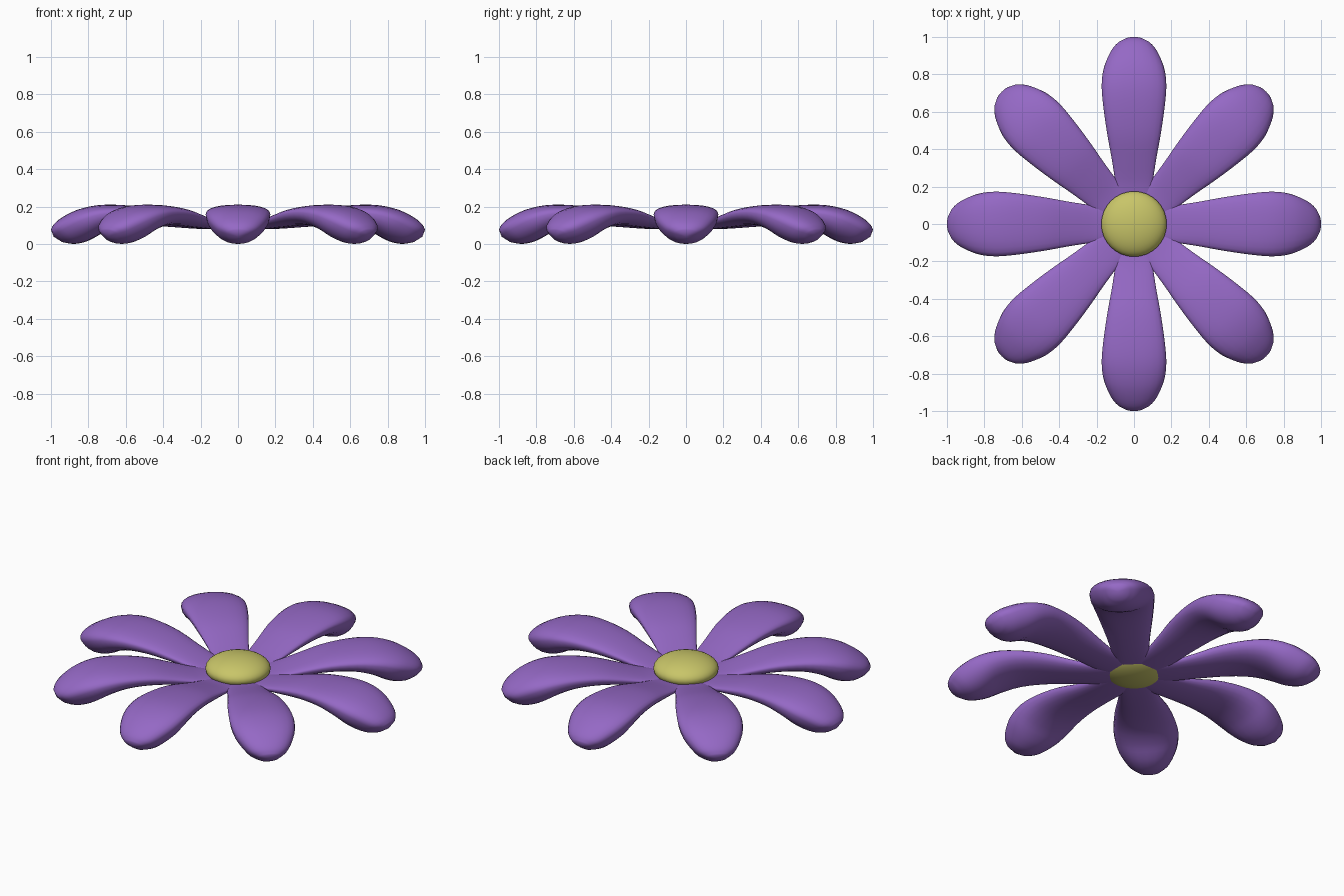
import bpy, bmesh, math
from mathutils import Vector

if "Cube" in bpy.data.objects:
    bpy.data.objects.remove(bpy.data.objects["Cube"])

def material(name, col):
    m = bpy.data.materials.new(name)
    m.diffuse_color = (*col, 1)
    m.use_nodes = True
    m.node_tree.nodes["Principled BSDF"].inputs["Base Color"].default_value = m.diffuse_color
    return m

purple = material("petal_purple", (0.30, 0.14, 0.56))
yellow = material("centre_yellow", (0.58, 0.56, 0.14))

# Petal stations: underside radius, underside z, top radius, top z, half width
STATIONS = [
    (.07, .080, .07, .100, .080),
    (.20, .080, .20, .118, .097),
    (.35, .090, .33, .153, .117),
    (.50, .100, .47, .190, .143),
    (.62, .093, .62, .208, .163),
    (.71, .065, .75, .207, .173),
    (.77, .032, .86, .182, .163),
    (.82, .010, .94, .142, .135),
    (.88, .000, .985, .105, .100),
    (.94, .010, 1.0, .075, .055),
]

def smooth_stations(rows, steps):
    """Catmull-Rom interpolation through the stations."""
    out = []
    for i in range(len(rows) - 1):
        p = [rows[max(0, min(len(rows) - 1, i + k))] for k in (-1, 0, 1, 2)]
        for s in range(steps):
            t = s / steps
            out.append([0.5 * (2 * b + (c - a) * t + (2 * a - 5 * b + 4 * c - d) * t * t
                               + (3 * b - a - 3 * c + d) * t ** 3) for a, b, c, d in zip(*p)])
    return out + [list(rows[-1])]

def spow(v, e):
    return math.copysign(abs(v) ** e, v)

def petal_mesh(sides=24):
    bm = bmesh.new()
    rings = []
    for rb, zb, rt, zt, w in smooth_stations(STATIONS, 3):
        low, high = Vector((rb, 0, zb)), Vector((rt, 0, zt))
        mid = low.lerp(high, 0.65)          # widest line sits near the top
        ring = []
        for k in range(sides):
            a = math.tau * k / sides
            y, s = w * spow(math.cos(a), 0.9), spow(math.sin(a), 0.9)
            p = mid + ((high - mid) * s if s > 0 else (mid - low) * s)
            ring.append(bm.verts.new((p.x, y, p.z)))
        rings.append(ring)
    for r0, r1 in zip(rings, rings[1:]):
        for k in range(sides):
            n = (k + 1) % sides
            bm.faces.new((r0[k], r0[n], r1[n], r1[k]))
    bm.faces.new(rings[0])
    tip = bm.verts.new((.985, 0, .038))
    for k in range(sides):
        bm.faces.new((rings[-1][k], rings[-1][(k + 1) % sides], tip))
    bmesh.ops.recalc_face_normals(bm, faces=bm.faces)
    me = bpy.data.meshes.new("petal")
    bm.to_mesh(me)
    bm.free()
    me.materials.append(purple)
    me.shade_smooth()
    return me

# Eight petals around the centre
petal = petal_mesh()
for i in range(8):
    ob = bpy.data.objects.new(f"petal_{i + 1}", petal)
    ob.rotation_euler.z = i * math.tau / 8
    bpy.context.collection.objects.link(ob)

# Flattened round flower centre
bpy.ops.mesh.primitive_uv_sphere_add(segments=32, ring_count=16, radius=1, location=(0, 0, .13))
centre = bpy.context.object
centre.name = "flower_centre"
centre.scale = (.175, .175, .076)
centre.data.materials.append(yellow)
bpy.ops.object.shade_smooth()
